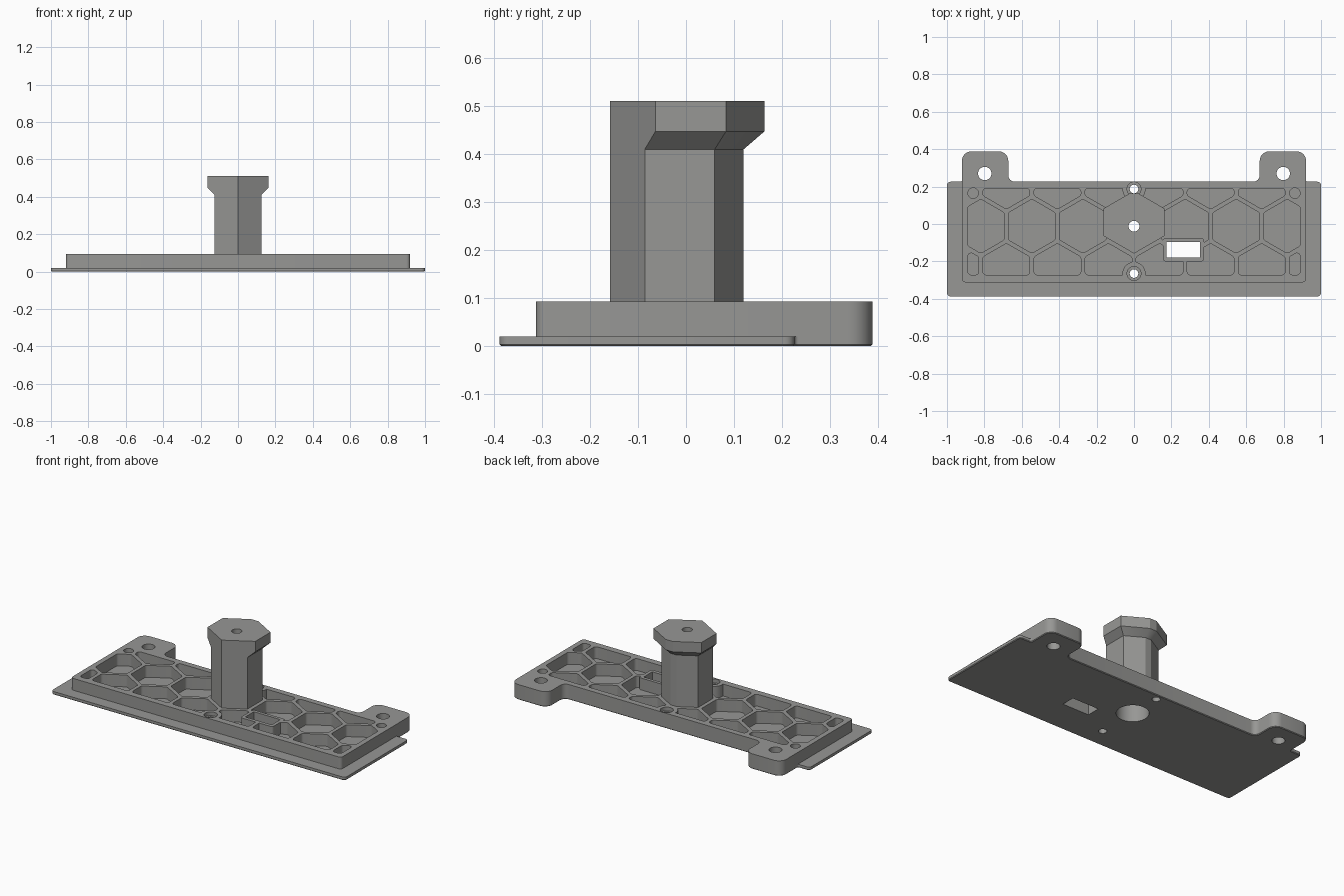
import bpy, bmesh, math
from mathutils import Vector

if "Cube" in bpy.data.objects:
    bpy.data.objects.remove(bpy.data.objects["Cube"])

grey = bpy.data.materials.new("matte grey")
grey.diffuse_color = (0.31, 0.31, 0.30, 1)
grey.use_nodes = True
grey.node_tree.nodes["Principled BSDF"].inputs["Base Color"].default_value = grey.diffuse_color


def rounded(points, radii):
    """Round each corner of a closed outline."""
    out, n = [], len(points)
    if not isinstance(radii, list):
        radii = [radii] * n
    for i in range(n):
        p = Vector(points[i])
        a, b = Vector(points[i - 1]) - p, Vector(points[(i + 1) % n]) - p
        half = a.angle(b) / 2
        cut = min(radii[i] / math.tan(half), 0.45 * a.length, 0.45 * b.length)
        if cut < 1e-4:
            out.append(p)
            continue
        r = cut * math.tan(half)
        a.normalize()
        b.normalize()
        centre = p + (a + b).normalized() * (r / math.sin(half))
        v0, v1 = p + a * cut - centre, p + b * cut - centre
        sweep = math.pi - 2 * half
        sign = 1 if v0.x * v1.y - v0.y * v1.x > 0 else -1
        steps = max(2, round(sweep / math.radians(15)))
        for k in range(steps + 1):
            t = sign * sweep * k / steps
            c, s = math.cos(t), math.sin(t)
            out.append(centre + Vector((v0.x * c - v0.y * s, v0.x * s + v0.y * c)))
    return out


def loft(name, sections):
    """Solid through stacked outlines; sections = [(outline, z), ...]."""
    bm = bmesh.new()
    rings = [[bm.verts.new((p[0], p[1], z)) for p in o] for o, z in sections]
    n = len(rings[0])
    bm.faces.new(rings[0][::-1])
    bm.faces.new(rings[-1])
    for lo, hi in zip(rings, rings[1:]):
        for i in range(n):
            j = (i + 1) % n
            bm.faces.new((lo[i], lo[j], hi[j], hi[i]))
    bmesh.ops.recalc_face_normals(bm, faces=bm.faces)
    me = bpy.data.meshes.new(name)
    bm.to_mesh(me)
    bm.free()
    ob = bpy.data.objects.new(name, me)
    bpy.context.collection.objects.link(ob)
    me.materials.append(grey)
    return ob


def prism(name, outline, z0, z1):
    return loft(name, [(outline, z0), (outline, z1)])


def circle(x, y, r, n=32):
    return [(x + r * math.cos(2 * math.pi * i / n), y + r * math.sin(2 * math.pi * i / n)) for i in range(n)]


def rect(x0, x1, y0, y1):
    return [(x0, y0), (x1, y0), (x1, y1), (x0, y1)]


def subtract(target, cutters):
    """Cut solids out of the target, then remove them."""
    for c in cutters:
        m = target.modifiers.new("cut", 'BOOLEAN')
        m.operation, m.solver, m.object = 'DIFFERENCE', 'EXACT', c
    dg = bpy.context.evaluated_depsgraph_get()
    dg.update()
    me = bpy.data.meshes.new_from_object(target.evaluated_get(dg))
    target.modifiers.clear()
    target.data = me
    for c in cutters:
        bpy.data.objects.remove(c)


def clip(poly, axis, limit, sign):
    """Keep the part of a polygon on one side of an axis line."""
    out = []
    for i, q in enumerate(poly):
        p = poly[i - 1]
        dp, dq = sign * (limit - p[axis]), sign * (limit - q[axis])
        if (dp >= 0) != (dq >= 0):
            t = dp / (dp - dq)
            out.append((p[0] + t * (q[0] - p[0]), p[1] + t * (q[1] - p[1])))
        if dq >= 0:
            out.append(q)
    return out


def mirrored(half):
    return half + [(-x, y) for x, y in reversed(half)]


CY = -0.012                       # y of the post and honeycomb centre
PITCH, APOTHEM = 0.273, 0.125     # honeycomb spacing and cell half width
TOP = 0.093

# Thin base plate with two ears, bottom rim chamfered
half = [(1, -0.388), (1, 0.226), (0.92, 0.226), (0.92, 0.388), (0.672, 0.388), (0.672, 0.226)]
rad = [0.02, 0.02, 0.008, 0.05, 0.05, 0.035]
base = prism("base_plate", rounded(mirrored(half), rad + rad[::-1]), 0, 0.02)
bm = bmesh.new()
bm.from_mesh(base.data)
rim = [e for e in bm.edges if all(v.co.z < 0.001 for v in e.verts)]
bmesh.ops.bevel(bm, geom=rim, offset=0.004, segments=1, affect='EDGES')
bm.to_mesh(base.data)
bm.free()

# Thick tray on top, sharing the ears
half = [(0.92, -0.312), (0.92, 0.388), (0.672, 0.388), (0.672, 0.226)]
rad = [0.02, 0.05, 0.05, 0.035]
tray = prism("honeycomb_tray", rounded(mirrored(half), rad + rad[::-1]), 0.02, TOP)

# Honeycomb pockets, trimmed to the tray's inner frame
cells = [(s * k * PITCH, CY) for s in (-1, 1) for k in (1, 2, 3)]
cells += [(s * (k + 0.5) * PITCH, CY + d * PITCH * math.sqrt(0.75))
          for s in (-1, 1) for k in range(4) for d in (-1, 1) if not (k == 3 and d == 1)]
R = APOTHEM / math.cos(math.pi / 6)
pockets = []
for x, y in cells:
    poly = [(x + R * math.sin(a), y + R * math.cos(a)) for a in [-i * math.pi / 3 for i in range(6)]]
    for axis, limit, sign in ((0, 0.888, 1), (0, -0.888, -1), (1, 0.19, 1), (1, -0.272, -1)):
        poly = clip(poly, axis, limit, sign)
    pocket = prism("pocket", rounded(poly, 0.018), 0, 0.2)
    # keep solid walls around the screw bosses and the port
    keep = []
    if abs(x) < PITCH * 0.6:
        by = 0.187 if y > 0 else -0.265
        keep.append(prism("keep", circle(0, by, 0.062), -0.1, 0.3))
    if 0 < x < PITCH * 1.6 and y < 0.1:
        keep.append(prism("keep", rounded(rect(0.155, 0.375, -0.2, -0.075), 0.015), -0.1, 0.3))
    if keep:
        subtract(pocket, keep)
    pockets.append(pocket)
pockets += [prism("pocket", circle(s * 0.86, 0.165, 0.028), 0, 0.2) for s in (-1, 1)]
subtract(tray, pockets)

# Screw counterbores in the tray
subtract(tray, [prism("bore", circle(0, y, 0.037), 0.07, 0.2) for y in (0.187, -0.265)])

# Openings through tray and base: screws, ear holes, port and post bore
for part in (base, tray):
    holes = [prism("hole", circle(0, y, 0.023), -0.1, 0.2) for y in (0.187, -0.265)]
    holes += [prism("hole", circle(s * 0.798, 0.27, 0.036), -0.1, 0.2) for s in (-1, 1)]
    holes.append(prism("port", rect(0.174, 0.354, -0.178, -0.095), -0.1, 0.2))
    holes.append(prism("bore", circle(0, CY, 0.09, 48), -0.1, 0.2))
    subtract(part, holes)


# Hexagonal post: flush front faces, flared head, flat strip at the back
def post_outline(a, apex, flat):
    k = math.tan(math.pi / 6)
    w = (apex - flat) / k
    return [(0, -0.158), (a, -0.158 + a * k), (a, apex - a * k), (w, flat),
            (-w, flat), (-a, apex - a * k), (-a, -0.158 + a * k)]


shaft = post_outline(0.125, 0.132, 0.12)
head = post_outline(0.163, 0.177, 0.163)
post = loft("post", [(shaft, TOP), (shaft, 0.41), (head, 0.447), (head, 0.511)])
subtract(post, [prism("bore", circle(0, CY, 0.09, 48), 0, 0.42),
                prism("hole", circle(0, CY, 0.029), 0.3, 0.7)])

# Smooth the rounded corners and bores, keep real edges crisp
for ob in (base, tray, post):
    bpy.ops.object.select_all(action='DESELECT')
    ob.select_set(True)
    bpy.context.view_layer.objects.active = ob
    bpy.ops.object.shade_smooth_by_angle(angle=math.radians(25))
